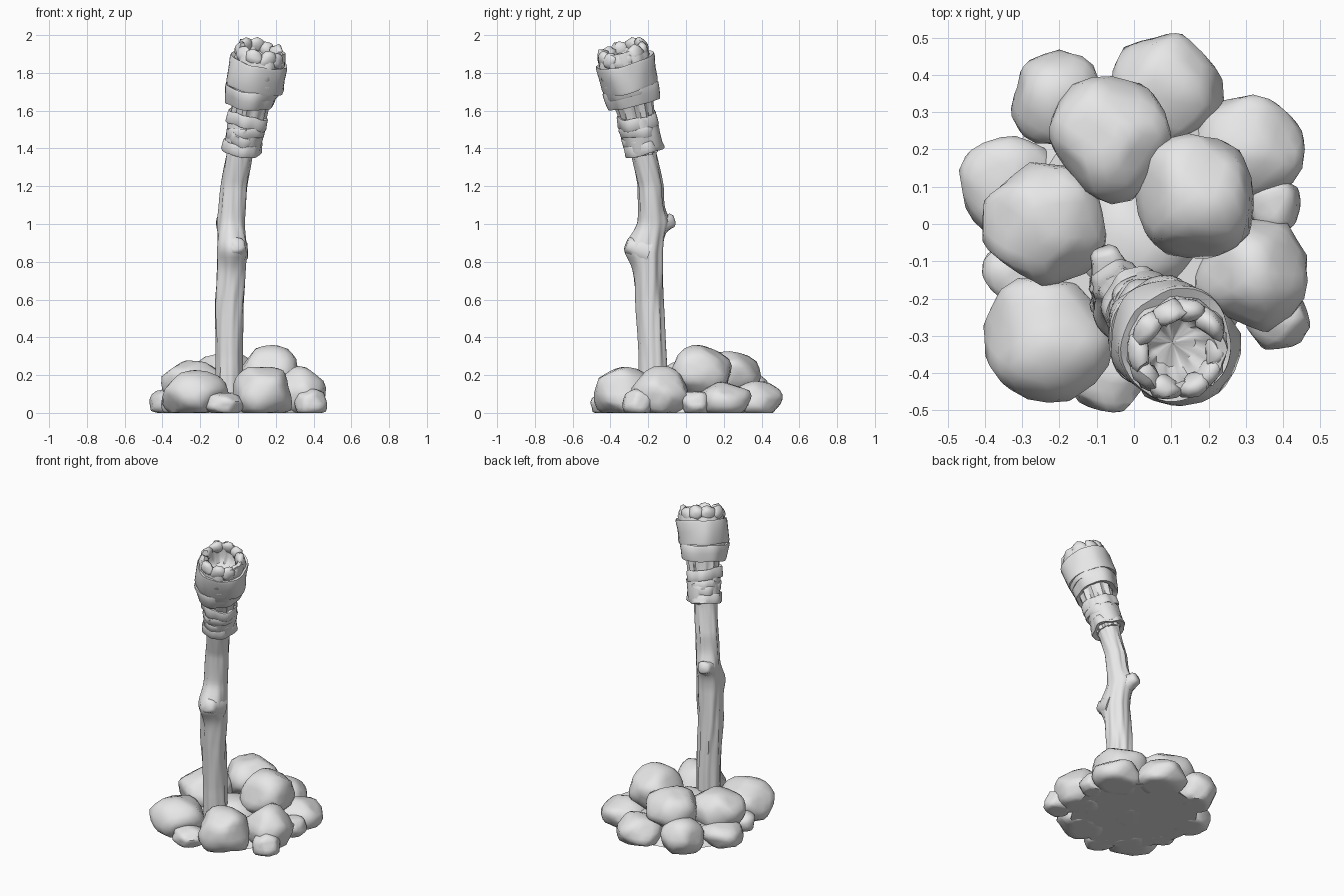
import bpy, bmesh, math, random
from mathutils import Vector, Matrix, noise

random.seed(4)
cube = bpy.data.objects.get("Cube")
if cube:
    bpy.data.objects.remove(cube, do_unlink=True)

grey = bpy.data.materials.new("plain grey")
grey.use_nodes = True
COLOR = (0.8, 0.8, 0.8, 1)
grey.diffuse_color = COLOR
grey.node_tree.nodes["Principled BSDF"].inputs["Base Color"].default_value = COLOR


def finish(name, bm, angle=40):
    bmesh.ops.recalc_face_normals(bm, faces=bm.faces)
    mesh = bpy.data.meshes.new(name)
    bm.to_mesh(mesh)
    bm.free()
    mesh.materials.append(grey)
    ob = bpy.data.objects.new(name, mesh)
    bpy.context.collection.objects.link(ob)
    bpy.ops.object.select_all(action='DESELECT')
    ob.select_set(True)
    bpy.context.view_layer.objects.active = ob
    bpy.ops.object.shade_smooth_by_angle(angle=math.radians(angle))


def loft(name, count, segs, point, closed=False, angle=40):
    """Skin rings of points; point(i, a) gives ring i at angle a."""
    bm = bmesh.new()
    rings = [[bm.verts.new(point(i, math.tau * k / segs)) for k in range(segs)]
             for i in range(count)]
    for i in range(count if closed else count - 1):
        low, top = rings[i], rings[(i + 1) % count]
        for k in range(segs):
            n = (k + 1) % segs
            bm.faces.new((low[k], low[n], top[n], top[k]))
    if not closed:
        bm.faces.new(rings[0])
        bm.faces.new(rings[-1])
    finish(name, bm, angle)


def wobble(a, h, freq, seed):
    return noise.noise(Vector((math.cos(a) * freq, math.sin(a) * freq, h * freq + seed)))


# Rocks: chiselled balls with flat undersides
def rock(name, x, y, r, top, low):
    cz = (top + low) / 2 if low > 0 else top * 0.4
    rz = top - cz
    bm = bmesh.new()
    bmesh.ops.create_icosphere(bm, subdivisions=3, radius=1)
    cuts = [Vector((random.gauss(0, 1), random.gauss(0, 1), random.gauss(0, 1))).normalized()
            for _ in range(18)]
    for v in bm.verts:
        p = v.co * (1.06 + 0.1 * noise.noise(v.co * 1.7 + Vector((x, y, r)) * 30))
        for n in cuts:
            over = p.dot(n) - 0.89
            if over > 0:
                p -= n * over
        v.co = (x + p.x * r, y + p.y * r, max(0, cz + p.z * rz))
    bmesh.ops.remove_doubles(bm, verts=bm.verts, dist=0.0005)
    finish(name, bm, 50)


ROCKS = [
    (-0.06, 0.23, 0.165, 0.33, 0.07), (0.17, 0.08, 0.168, 0.35, 0.07),
    (-0.235, 0.01, 0.168, 0.29, 0.02), (-0.2, 0.33, 0.13, 0.2, 0),
    (0.085, 0.36, 0.155, 0.17, 0), (0.295, 0.2, 0.15, 0.165, 0),
    (0.32, -0.13, 0.152, 0.235, 0), (-0.23, -0.3, 0.17, 0.225, 0),
    (-0.34, 0.1, 0.135, 0.14, 0), (0.13, -0.32, 0.16, 0.26, 0),
    (-0.075, -0.405, 0.105, 0.11, 0), (0.38, -0.25, 0.09, 0.13, 0),
    (-0.32, -0.13, 0.085, 0.11, 0), (0.375, 0.05, 0.075, 0.12, 0),
    (0, -0.06, 0.17, 0.18, 0),
]
for i, data in enumerate(ROCKS):
    rock(f"rock_{i + 1}", *data)

# Low mound filling the gaps and closing the underside of the pile
loft("rock_base", 2, 16, lambda i, a: (
    (0.38 - 0.1 * i) * math.cos(a), (0.39 - 0.1 * i) * math.sin(a), 0.11 * i))

# Shaft: bent stick with bark ridges; stations are z, x, y, radius
PATH = [(0.02, -0.045, -0.17, 0.072), (0.3, -0.045, -0.175, 0.07),
        (0.6, -0.045, -0.19, 0.073), (0.85, -0.033, -0.2, 0.077),
        (1.0, -0.035, -0.183, 0.068), (1.2, -0.02, -0.19, 0.066),
        (1.38, 0.01, -0.225, 0.068), (1.5, 0.035, -0.245, 0.08)]


def station(z):
    for p, q in zip(PATH, PATH[1:]):
        if z <= q[0]:
            break
    t = (z - p[0]) / (q[0] - p[0])
    return [u + (w - u) * t for u, w in zip(p, q)]


def swell(z, a, height, spread, facing):
    return math.exp(-((z - height) / spread) ** 2) * max(0, math.cos(a - facing)) ** 2


def shaft_point(i, a):
    z, x, y, r = station(0.02 + 1.48 * i / 70)
    ridge = noise.noise(Vector((math.cos(a) * 3, math.sin(a) * 3, z * 2.2)))
    r *= 1 + 0.16 * ridge + 0.04 * math.sin(9 * a + 3 * math.sin(z * 5))
    r += 0.05 * swell(z, a, 0.88, 0.085, -1.5) + 0.03 * swell(z, a, 1.01, 0.06, 2)
    return (x + r * math.cos(a), y + r * math.sin(a), z)


loft("shaft", 71, 36, shaft_point, angle=70)


# Cut branch knots, growing from the shaft along a direction
def knot(name, start, direction, length, r0, r1):
    mat = Matrix.Translation(start) @ Vector(direction).to_track_quat('Z', 'Y').to_matrix().to_4x4()
    prof = [(r0, 0), (r0 * 0.85, 0.45), (r1, 0.75), (r1 * 0.95, 0.9), (r1 * 0.65, 1)]

    def pt(i, a):
        r, h = prof[i]
        r *= 1 + 0.25 * wobble(a, h, 1.5, length * 50)
        return mat @ Vector((r * math.cos(a), r * math.sin(a), h * length))
    loft(name, len(prof), 14, pt, angle=60)


knot("front_knot", (-0.02, -0.2, 0.85), (0.1, -0.9, 0.35), 0.125, 0.08, 0.052)
knot("back_knot", (-0.045, -0.18, 0.985), (-0.3, 0.9, 0.3), 0.125, 0.065, 0.043)

# Head: everything here is turned about one leaning axis
BASE = Vector((0.016, -0.218, 1.375))
AXIS = Vector((0.132, -0.35, 1.97)) - BASE
HEAD = (Matrix.Translation(BASE)
        @ Vector((0, 0, 1)).rotation_difference(AXIS).to_matrix().to_4x4())


def turned(name, prof, bump, tilt=0, phase=0, freq=1.6, seed=0, ripple=0, closed=True, shift=0):
    def pt(i, a):
        r, h = prof[i]
        r += bump * wobble(a, h * 4, freq, seed) + ripple * math.cos(11 * a)
        h += tilt * math.cos(a - phase) + bump * 0.6 * wobble(a, 0, freq, seed + 9)
        return HEAD @ Vector((r * math.cos(a) + shift, r * math.sin(a), h))
    loft(name, len(prof), 44, pt, closed, angle=45)


def band(name, h0, h1, r0, r1, bump, tilt, phase, seed, shift=0):
    """Cloth strip with crisp edges and a slightly bulging face."""
    w, mid = h1 - h0, (r0 + r1) / 2
    prof = [(r0 - 0.035, h0 + 0.01), (r0 - 0.004, h0), (r0, h0 + 0.1 * w),
            (mid - 0.001, h0 + 0.5 * w), (r1, h1 - 0.1 * w),
            (r1 - 0.004, h1), (r1 - 0.04, h1 - 0.01)]
    turned(name, prof, bump, tilt, phase, seed=seed, shift=shift)


# Splintered wood between the wrappings
turned("head_core", [(0.07, 0), (0.078, 0.1), (0.088, 0.2), (0.1, 0.3), (0.12, 0.38), (0.12, 0.44)],
       0.012, ripple=0.006, freq=3, closed=False)

# Lower binding: crossed cord turns over a sleeve
band("binding_sleeve", 0.015, 0.205, 0.097, 0.1, 0.015, 0.004, 0, 40)
band("binding_bottom", 0.005, 0.065, 0.104, 0.097, 0.016, 0.006, 1, 2)
band("binding_cross_a", 0.065, 0.12, 0.098, 0.102, 0.016, 0.03, 2.5, 5)
band("binding_cross_b", 0.085, 0.14, 0.1, 0.103, 0.016, 0.03, 5.6, 11)
band("binding_top", 0.15, 0.215, 0.108, 0.106, 0.018, 0.012, 4, 16)

# Upper cloth wraps, the lower one slipped slightly sideways
band("wrap_lower", 0.27, 0.37, 0.134, 0.147, 0.018, 0.01, 0.5, 21, -0.01)
band("wrap_middle", 0.33, 0.42, 0.134, 0.14, 0.01, 0.01, 1, 30)
band("wrap_upper", 0.365, 0.515, 0.153, 0.157, 0.016, 0.008, 2, 37)

# Hollow bowl at the tip
turned("bowl", [(0.1, 0.4), (0.135, 0.45), (0.137, 0.53), (0.122, 0.57), (0.098, 0.565),
                (0.085, 0.51), (0.06, 0.475), (0.004, 0.465)], 0.016, ripple=0.004, closed=False)

# Lumpy broken rim, taller at the back
for k in range(10):
    a = math.tau * (k + random.uniform(-0.2, 0.2)) / 10
    size = random.uniform(0.043, 0.056)
    lift = 0.545 + random.uniform(-0.014, 0.008) + 0.018 * max(0, math.sin(a))
    bm = bmesh.new()
    bmesh.ops.create_icosphere(bm, subdivisions=2, radius=1)
    for v in bm.verts:
        p = v.co * (1 + 0.35 * noise.noise(v.co * 1.3 + Vector((k * 7, 0, 0))))
        spin = Matrix.Rotation(a, 3, 'Z') @ Vector((p.x * 0.031, p.y * size, p.z * 0.046))
        v.co = HEAD @ (spin + Vector((0.11 * math.cos(a), 0.11 * math.sin(a), lift)))
    finish(f"rim_lump_{k + 1}", bm, 60)
